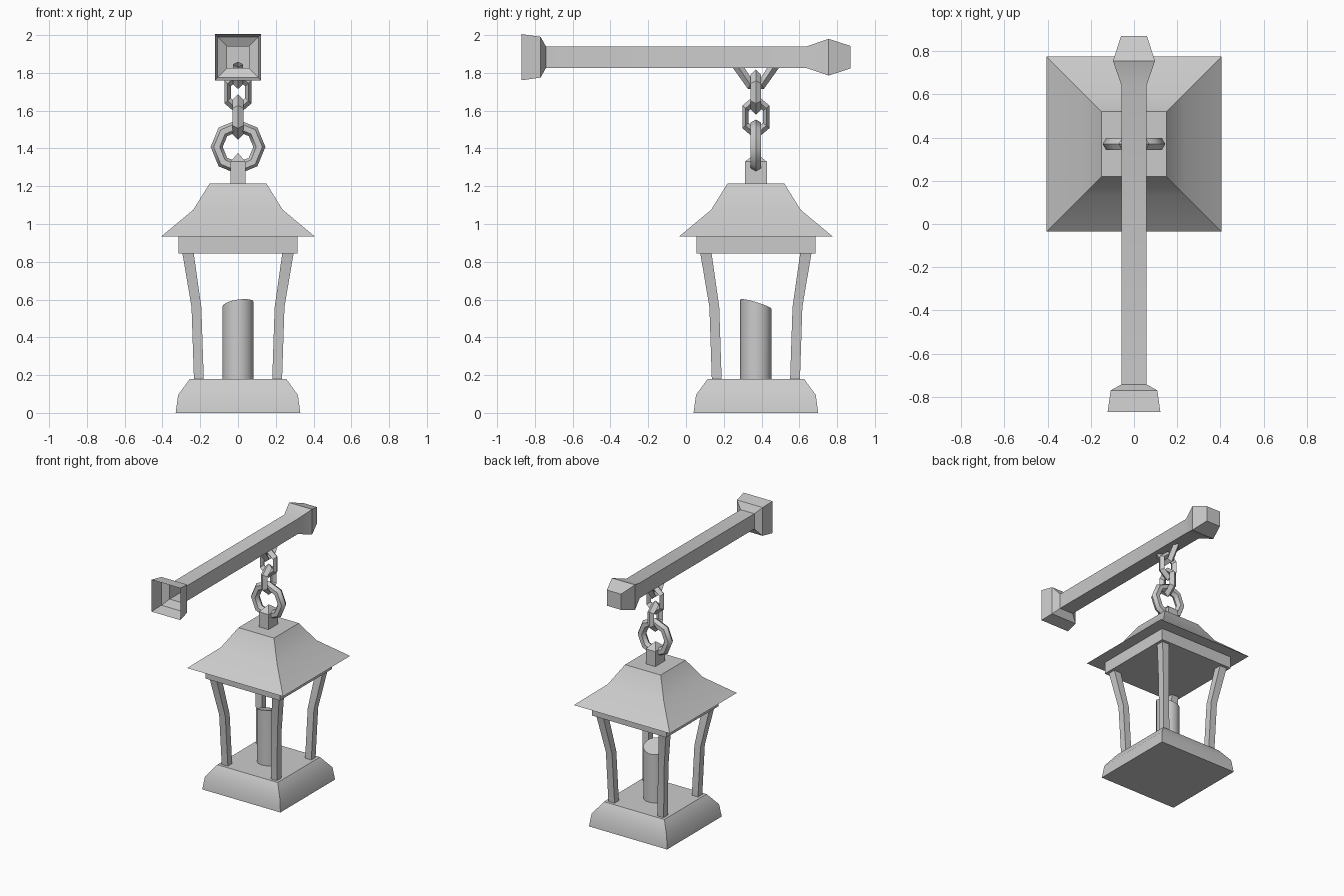
import bpy, bmesh, math
from mathutils import Matrix, Vector

cube = bpy.data.objects.get("Cube")
if cube:
    bpy.data.objects.remove(cube, do_unlink=True)

CY = 0.37       # lantern axis
BEAM_Z = 1.883  # beam axis

grey = bpy.data.materials.new("plain_grey")
GREY = (0.6, 0.6, 0.6, 1)
grey.diffuse_color = GREY
grey.use_nodes = True
grey.node_tree.nodes["Principled BSDF"].inputs["Base Color"].default_value = GREY


def finish(ob, name, angle=30):
    ob.name = ob.data.name = name
    ob.data.materials.clear()
    ob.data.materials.append(grey)
    bpy.ops.object.select_all(action='DESELECT')
    ob.select_set(True)
    bpy.context.view_layer.objects.active = ob
    bpy.ops.object.shade_smooth_by_angle(angle=math.radians(angle))
    return ob


def from_bmesh(bm, name, angle=30):
    mesh = bpy.data.meshes.new(name)
    bm.to_mesh(mesh)
    bm.free()
    ob = bpy.data.objects.new(name, mesh)
    bpy.context.collection.objects.link(ob)
    return finish(ob, name, angle)


def loft(name, rows, move=(0, 0, 0), along_y=False, open_start=False):
    """Rectangular loft; each row is height, half x, half y, centre x, centre y."""
    bm = bmesh.new()
    rings = []
    for z, hx, hy, cx, cy in rows:
        rings.append([bm.verts.new((cx + sx * hx, cy + sy * hy, z))
                      for sx, sy in ((-1, -1), (1, -1), (1, 1), (-1, 1))])
    for a, b in zip(rings, rings[1:]):
        for i in range(4):
            j = (i + 1) % 4
            bm.faces.new((a[i], a[j], b[j], b[i]))
    if not open_start:
        bm.faces.new(rings[0][::-1])
    bm.faces.new(rings[-1])
    if along_y:
        bm.transform(Matrix.Rotation(-math.pi / 2, 4, 'X'))
    bm.transform(Matrix.Translation(move))
    return from_bmesh(bm, name)


def square(profile):
    return [(z, h, h, 0, 0) for z, h in profile]


def link(name, z, major, minor, sides, minor_sides, squash=1, turn=0, angle=30):
    """Chain link standing upright with a corner at the top."""
    bpy.ops.mesh.primitive_torus_add(major_radius=major, minor_radius=minor,
                                     major_segments=sides, minor_segments=minor_sides)
    ob = bpy.context.object
    ob.data.transform(Matrix.Translation((0, CY, z))
                      @ Matrix.Rotation(turn, 4, 'Z')
                      @ Matrix.Diagonal((squash, 1, 1, 1))
                      @ Matrix.Rotation(math.pi / 2, 4, 'X')
                      @ Matrix.Rotation(math.pi / 2, 4, 'Z'))
    return finish(ob, name, angle)


# Beam: hollow, open flared socket at the front, finial at the back
loft("beam", square([(-0.87, 0.122), (-0.77, 0.108), (-0.742, 0.058), (0.64, 0.058),
                     (0.755, 0.097), (0.87, 0.06)]),
     (0, 0, BEAM_Z), along_y=True, open_start=True)

# Lantern base, roof and top plate
axis = (0, CY, 0)
loft("base", square([(0, 0.33), (0.095, 0.317), (0.18, 0.255)]), axis)
loft("roof_frame", square([(0.845, 0.315), (0.937, 0.315)]), axis)
loft("roof", square([(0.935, 0.405), (1.075, 0.237), (1.215, 0.15)]), axis)
loft("roof_stud", [(1.21, 0.04, 0.058, 0, 0), (1.33, 0.04, 0.058, 0, 0),
                   (1.375, 0.001, 0.001, 0, 0)], axis)

# Four bent corner posts
for sx, x_name in ((-1, "right"), (1, "left")):
    for sy, y_name in ((-1, "front"), (1, "back")):
        loft(f"post_{y_name}_{x_name}",
             [(z, h, h, sx * c, sy * c) for z, c, h in
              ((0.17, 0.207, 0.026), (0.56, 0.22, 0.026), (0.855, 0.266, 0.03))], axis)

# Candle with a slanted, melted top
bm = bmesh.new()
R = 0.083
bmesh.ops.create_cone(bm, cap_ends=True, segments=16, radius1=R, radius2=R, depth=0.4)
for v in bm.verts:
    if v.co.z > 0:
        v.co.z = 0.575 + 0.012 * v.co.x / R - 0.025 * v.co.y / R
    else:
        v.co.z = 0.175
    v.co.y += CY
from_bmesh(bm, "candle")

# Chain
link("chain_ring", 1.408, 0.113, 0.032, 8, 6, angle=50)
link("chain_link_lower", 1.567, 0.092, 0.028, 6, 4, 0.69, math.pi / 2)
link("chain_link_upper", 1.698, 0.092, 0.028, 6, 4, 0.69)

# Hanger: bent bar that goes up into the beam
curve = bpy.data.curves.new("hanger", 'CURVE')
curve.dimensions = '3D'
curve.bevel_depth = 0.026
curve.bevel_resolution = 0
spline = curve.splines.new('POLY')
path = [(-0.103, 1.845), (-0.03, 1.738), (0.03, 1.738), (0.103, 1.845)]
spline.points.add(len(path) - 1)
for p, (y, z) in zip(spline.points, path):
    p.co = (0, CY + y, z, 1)
hanger = bpy.data.objects.new("hanger", curve)
bpy.context.collection.objects.link(hanger)
bpy.ops.object.select_all(action='DESELECT')
hanger.select_set(True)
bpy.context.view_layer.objects.active = hanger
bpy.ops.object.convert(target='MESH')
finish(bpy.context.object, "hanger")
